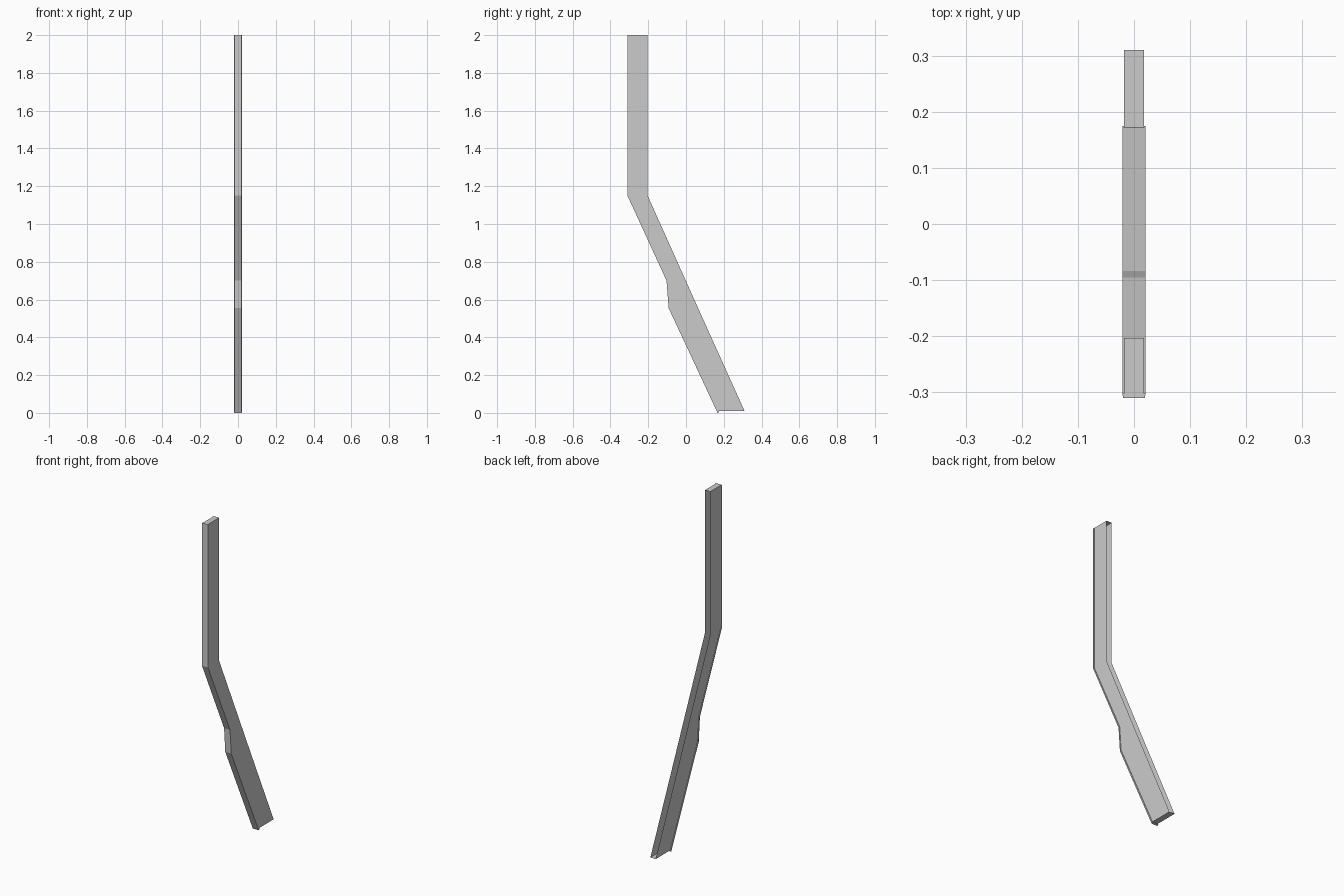
import bpy, bmesh

if "Cube" in bpy.data.objects:
    bpy.data.objects.remove(bpy.data.objects["Cube"])

# Side profiles as (y, z), top to bottom
FRONT = [(-0.31, 2.0), (-0.31, 1.15), (-0.103, 0.70), (-0.092, 0.555), (0.167, 0.0)]
INNER = [(-0.302, 2.0), (-0.302, 1.152), (-0.095, 0.702), (-0.084, 0.557), (0.175, 0.004)]
BODY_FRONT = INNER[:4] + [(0.172, 0.01)]
BODY_BACK = [(-0.203, 2.0), (-0.203, 1.15), (-0.001, 0.70), (0.064, 0.555), (0.31, 0.01)]


def finish(name, bm, recalc=True):
    if recalc:
        bmesh.ops.recalc_face_normals(bm, faces=bm.faces)
    mesh = bpy.data.meshes.new(name)
    bm.to_mesh(mesh)
    bm.free()
    obj = bpy.data.objects.new(name, mesh)
    bpy.context.collection.objects.link(obj)
    return obj


def row(bm, pts, x):
    return [bm.verts.new((x, y, z)) for y, z in pts]


def bridge(bm, a, b):
    for i in range(len(a) - 1):
        bm.faces.new((a[i], a[i + 1], b[i + 1], b[i]))


# Front strip: slightly wider solid band following the bends, edges eased
bm = bmesh.new()
w = 0.0205
fl, fr = row(bm, FRONT, -w + 0.001), row(bm, FRONT, w - 0.001)
il, ir = row(bm, INNER, -w), row(bm, INNER, w)
for a, b in ((fl, fr), (fr, ir), (ir, il), (il, fl)):
    bridge(bm, a, b)
for i in (0, -1):
    bm.faces.new((fl[i], fr[i], ir[i], il[i]))
finish("front_strip", bm)

# Channel body: two side walls and end caps, open along the back
bm = bmesh.new()
w = 0.0175
fl, fr = row(bm, BODY_FRONT, -w), row(bm, BODY_FRONT, w)
bl, br = row(bm, BODY_BACK, -w), row(bm, BODY_BACK, w)
bridge(bm, fl, bl)
bridge(bm, br, fr)
bm.faces.new((fl[0], bl[0], br[0], fr[0]))
bm.faces.new((fl[-1], fr[-1], br[-1], bl[-1]))
finish("channel_body", bm)
